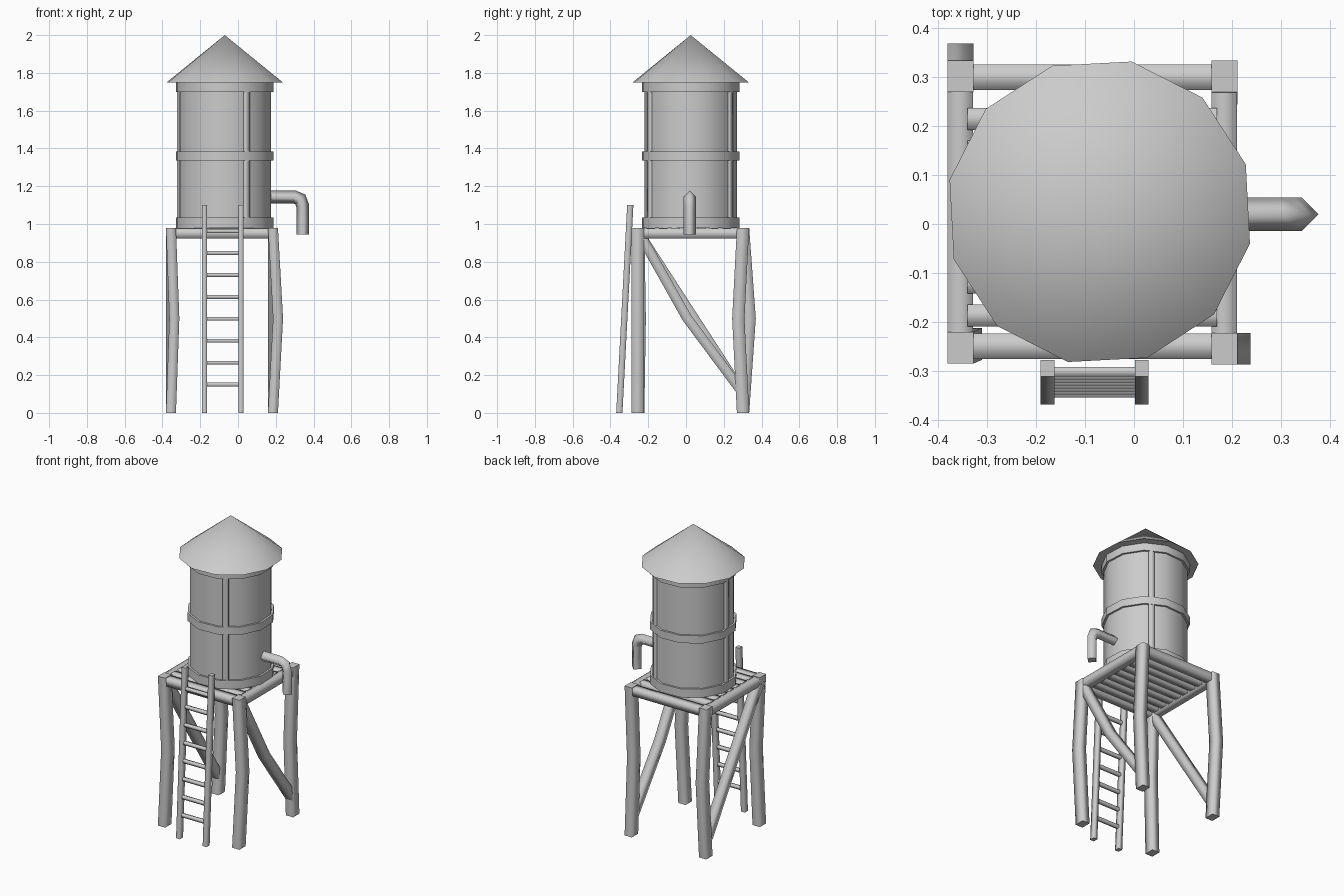
import bpy, bmesh, math
from mathutils import Vector

if "Cube" in bpy.data.objects:
    bpy.data.objects.remove(bpy.data.objects["Cube"])

CX, CY = -0.07, 0.025   # tank axis
X, Y, Z = Vector((1, 0, 0)), Vector((0, 1, 0)), Vector((0, 0, 1))


def finish(name, bm):
    bmesh.ops.recalc_face_normals(bm, faces=bm.faces)
    me = bpy.data.meshes.new(name)
    bm.to_mesh(me)
    bm.free()
    ob = bpy.data.objects.new(name, me)
    bpy.context.collection.objects.link(ob)
    return ob


def sweep(name, pts, size, side, normal=None, diamond=False):
    """Four-sided bar along pts; side is one section axis, normal fixes the cut plane."""
    pts = [Vector(p) for p in pts]
    w, h = (size, size) if isinstance(size, float) else size
    if diamond:
        section = [(w, 0), (0, h), (-w, 0), (0, -h)]
    else:
        section = [(w / 2, h / 2), (-w / 2, h / 2), (-w / 2, -h / 2), (w / 2, -h / 2)]
    bm = bmesh.new()
    rings = []
    for i, p in enumerate(pts):
        a = (p - pts[max(i - 1, 0)]).normalized()
        b = (pts[min(i + 1, len(pts) - 1)] - p).normalized()
        t = normal or (a + b).normalized()
        k = 1.0
        if not normal and 0 < i < len(pts) - 1:
            k = 1 / t.dot(b)                     # mitre
        up = t.cross(side).normalized() * k
        rings.append([bm.verts.new(p + side * u + up * v) for u, v in section])
    for r, s in zip(rings, rings[1:]):
        for j in range(4):
            bm.faces.new((r[j], r[(j + 1) % 4], s[(j + 1) % 4], s[j])).smooth = True
    bm.faces.new(rings[0])
    bm.faces.new(rings[-1])
    return finish(name, bm)


def drum(name, r1, r2, z0, z1):
    """Twelve-sided cylinder or cone on the tank axis."""
    bm = bmesh.new()
    bmesh.ops.create_cone(bm, cap_ends=True, segments=12, radius1=r1, radius2=r2, depth=z1 - z0)
    for f in bm.faces:
        f.smooth = abs(f.normal.z) < 0.99
    bmesh.ops.remove_doubles(bm, verts=bm.verts, dist=1e-5)
    ob = finish(name, bm)
    ob.location = (CX, CY, (z0 + z1) / 2)
    ob.rotation_euler.z = math.radians(18)
    return ob


# tank, hoops and roof
drum("tank", 0.25, 0.25, 0.98, 1.75)
for n, (z0, z1) in {"lower": (0.98, 1.035), "middle": (1.335, 1.385), "upper": (1.7, 1.75)}.items():
    drum(n + "_hoop", 0.263, 0.263, z0, z1)
drum("roof", 0.314, 0.0, 1.75, 2.0)

# vertical seam strips
for i in range(3):
    a = math.radians(-62 + 120 * i)
    d = Vector((math.cos(a), math.sin(a), 0))
    c = Vector((CX, CY, 0)) + d * 0.242
    sweep(f"seam_strip_{i}", [c + Z * 1.0, c + Z * 1.74], (0.022, 0.035), d, Z)

# outlet pipe
sweep("outlet_pipe", [(0.13, 0.02, 1.143), (0.3, 0.02, 1.143), (0.33, 0.02, 1.13),
                      (0.343, 0.02, 1.095), (0.343, 0.02, 0.945)], 0.034, Y, diamond=True)

# slightly crooked legs: foot/top position and bend at mid height
legs = {"front_left": (-0.355, -0.253, 0.018, 0.008), "front_right": (0.185, -0.255, 0.027, 0),
        "back_left": (-0.355, 0.302, 0, 0.035), "back_right": (0.185, 0.302, 0, -0.025)}
for n, (x, y, bx, by) in legs.items():
    sweep(n + "_leg", [(x, y, 0), (x + bx, y + by, 0.5), (x, y, 0.98)], (0.053, 0.065), X, Z)

# platform frame
for n, y in (("front", -0.25), ("back", 0.3)):
    sweep(n + "_beam", [(-0.34, y, 0.95), (0.17, y, 0.95)], 0.052, Y)
for n, x in (("left", -0.355), ("right", 0.185)):
    sweep(n + "_beam", [(x, -0.24, 0.95), (x, 0.29, 0.95)], 0.052, X)

# platform slats
for i in range(7):
    y = -0.187 + i * 0.067
    sweep(f"slat_{i}", [(-0.34, y, 0.957), (0.17, y, 0.957)], (0.045, 0.046), Y)

# side braces
for n, x, sag in (("left", -0.355, 0.0), ("right", 0.185, 0.022)):
    sweep(n + "_brace", [(x, -0.235, 0.93), (x, 0.027 - sag, 0.525 - sag), (x, 0.29, 0.12)], 0.052, X)

# leaning ladder
for n, x in (("left", -0.177), ("right", 0.016)):
    sweep(n + "_ladder_rail", [(x, -0.353, 0), (x, -0.295, 1.1)], (0.028, 0.033), X, Z)
for i in range(8):
    z = 0.15 + i * 0.116
    y = -0.353 + 0.058 * z / 1.1
    sweep(f"rung_{i}", [(-0.175, y, z), (0.014, y, z)], 0.02, Y)
